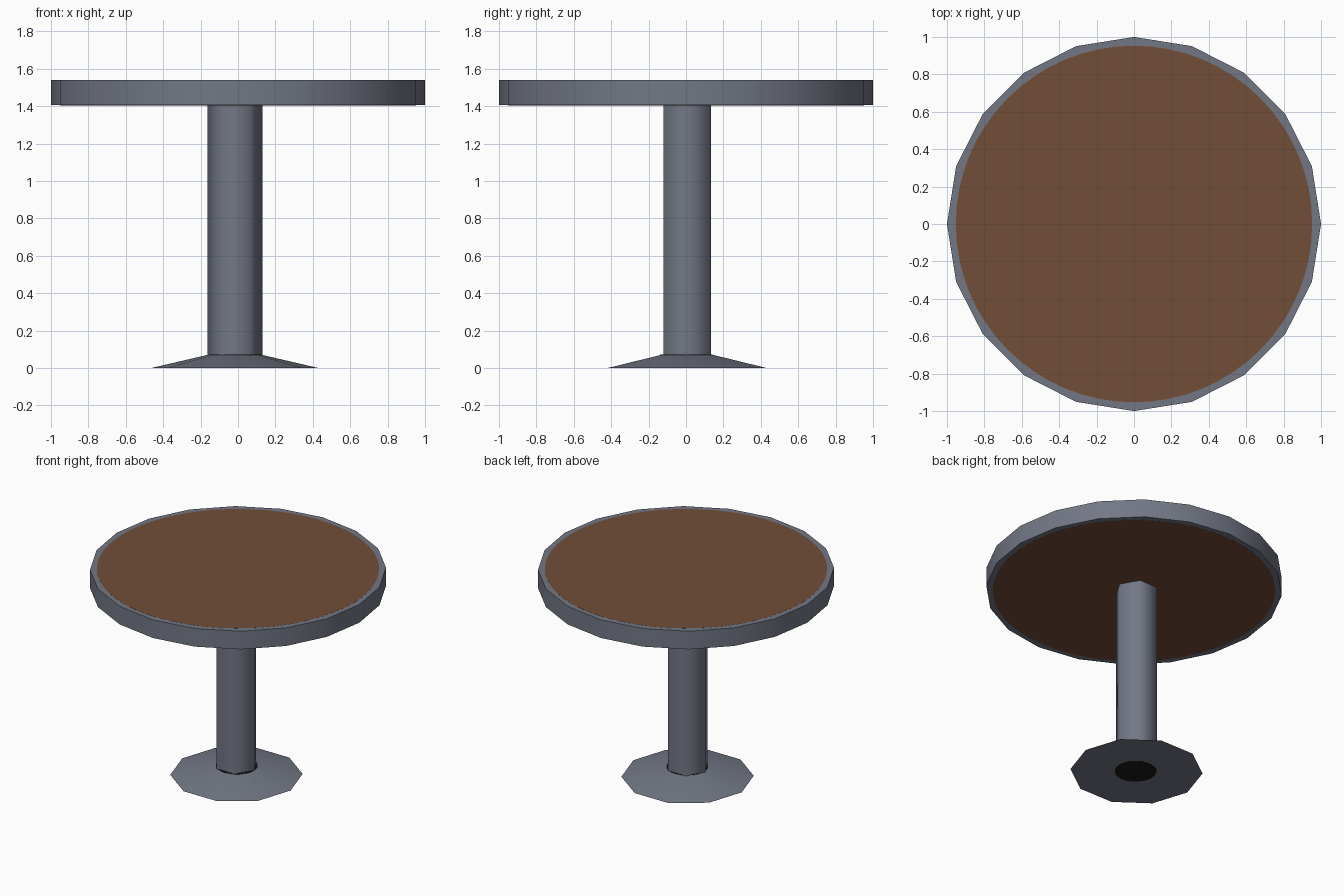
import bpy, bmesh, math

if "Cube" in bpy.data.objects:
    bpy.data.objects.remove(bpy.data.objects["Cube"])


def material(name, rgb):
    m = bpy.data.materials.new(name)
    m.diffuse_color = (*rgb, 1.0)
    m.use_nodes = True
    m.node_tree.nodes["Principled BSDF"].inputs["Base Color"].default_value = m.diffuse_color
    return m


GREY = material("blue grey metal", (0.170, 0.187, 0.235))
WOOD = material("brown wood", (0.170, 0.076, 0.040))
BLACK = material("black", (0.010, 0.010, 0.010))


def lathe(name, profile, sides, mat, centre=(0, 0), closed=False):
    """Turn a (radius, z) profile around z; capped at both ends, or a closed loop."""
    bm = bmesh.new()
    rings = []
    for r, z in profile:
        rings.append([bm.verts.new((centre[0] + r * math.cos(math.tau * i / sides),
                                    centre[1] + r * math.sin(math.tau * i / sides), z))
                      for i in range(sides)])
    pairs = list(zip(rings, rings[1:]))
    if closed:
        pairs.append((rings[-1], rings[0]))
    else:
        bm.faces.new(rings[0])
        bm.faces.new(rings[-1])
    for a, b in pairs:
        for i in range(sides):
            j = (i + 1) % sides
            bm.faces.new((a[i], a[j], b[j], b[i]))
    bmesh.ops.recalc_face_normals(bm, faces=bm.faces)
    me = bpy.data.meshes.new(name)
    bm.to_mesh(me)
    bm.free()
    me.materials.append(mat)
    ob = bpy.data.objects.new(name, me)
    bpy.context.collection.objects.link(ob)
    # smooth sides, sharp rims
    bpy.ops.object.select_all(action='DESELECT')
    ob.select_set(True)
    bpy.context.view_layer.objects.active = ob
    bpy.ops.object.shade_smooth_by_angle(angle=math.radians(65))
    return ob


LEG = (-0.017, 0.006)

# Table top: metal rim around a round wooden board
lathe("table_rim", [(0.95, 1.405), (1.0, 1.405), (1.0, 1.54), (0.95, 1.54)],
      20, GREY, closed=True)
lathe("table_board", [(0.953, 1.4045), (0.953, 1.5405)], 64, WOOD)

# Six-sided column
lathe("column", [(0.147, 0.065), (0.147, 1.406)], 6, GREY, LEG)

# Ten-sided sloping foot with a dark plug through its middle
lathe("foot", [(0.447, 0.0), (0.147, 0.07)], 10, GREY, LEG)
lathe("foot_plug", [(0.141, -0.0005), (0.141, 0.0715)], 32, BLACK, (-0.012, 0.002))
